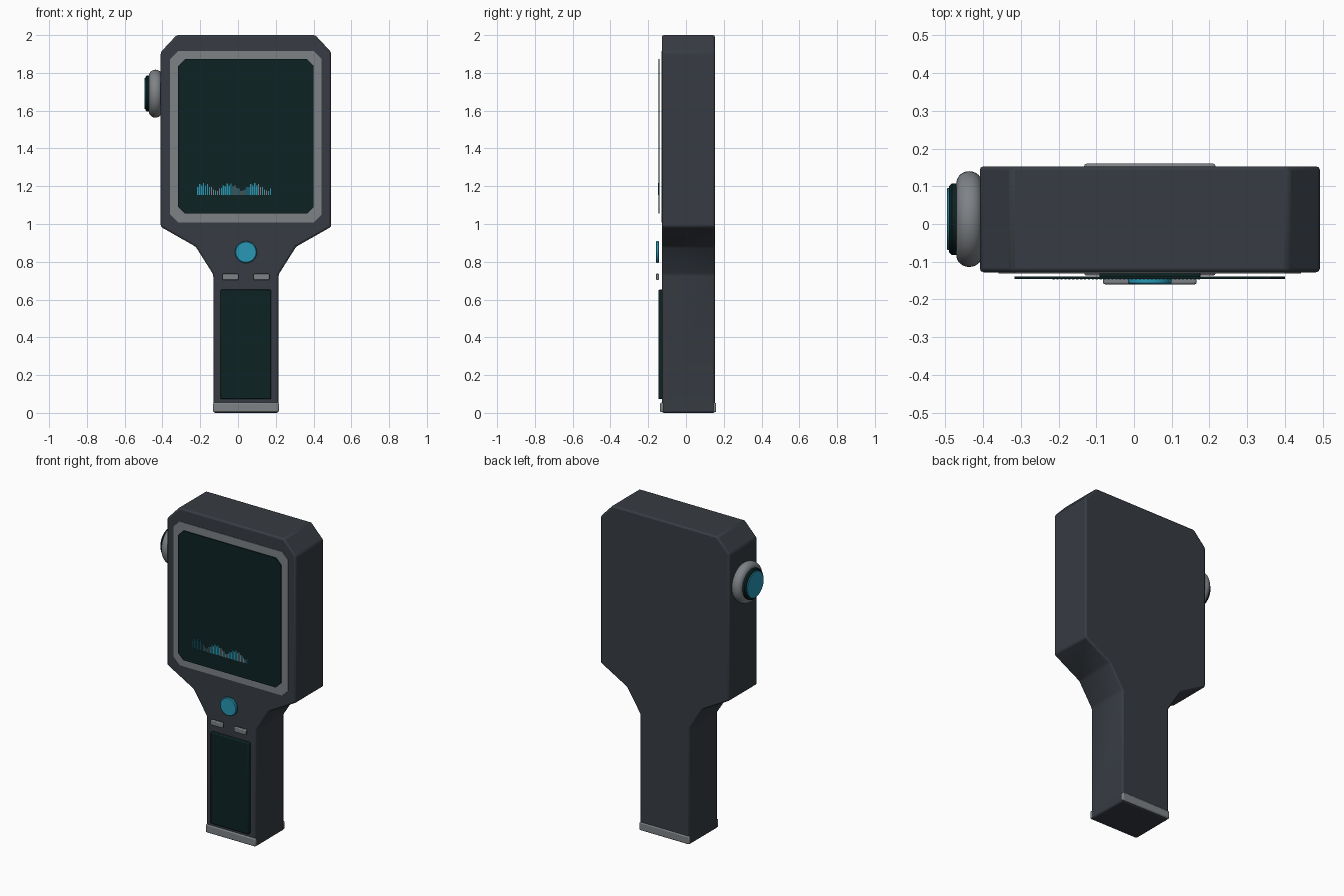
import bpy, bmesh, math
from mathutils import Matrix

if "Cube" in bpy.data.objects:
    bpy.data.objects.remove(bpy.data.objects["Cube"])

CX = 0.042            # centre line of the body
FRONT, BACK = -0.128, 0.153


def mat(name, rgb):
    m = bpy.data.materials.new(name)
    m.diffuse_color = (*rgb, 1)
    m.use_nodes = True
    m.node_tree.nodes["Principled BSDF"].inputs["Base Color"].default_value = m.diffuse_color
    return m


SHELL = mat("dark slate", (0.038, 0.045, 0.056))
GREY = mat("mid grey", (0.21, 0.225, 0.24))
GLASS = mat("dark green glass", (0.004, 0.016, 0.017))
TEAL = mat("teal", (0.022, 0.31, 0.46))


def finish(name, bm, material, bevel=0, segs=2, smooth=True):
    bmesh.ops.recalc_face_normals(bm, faces=bm.faces)
    me = bpy.data.meshes.new(name)
    bm.to_mesh(me)
    bm.free()
    me.materials.append(material)
    ob = bpy.data.objects.new(name, me)
    bpy.context.collection.objects.link(ob)
    if bevel:
        b = ob.modifiers.new("bevel", 'BEVEL')
        b.width, b.segments, b.limit_method = bevel, segs, 'ANGLE'
        b.angle_limit = math.radians(25)
    if smooth:
        bpy.context.view_layer.objects.active = ob
        ob.select_set(True)
        bpy.ops.object.shade_smooth_by_angle(angle=math.radians(35))
        ob.select_set(False)
    return ob


def prism(name, pts, y0, y1, material, bevel=0, hole=None):
    """Extrude an (x, z) outline along y, optionally as a ring around a hole."""
    bm = bmesh.new()
    loops = [[[bm.verts.new((x, y, z)) for x, z in p] for y in (y0, y1)]
             for p in ([pts, hole] if hole else [pts])]
    n = len(pts)
    for a, b in loops:
        for i in range(n):
            j = (i + 1) % n
            bm.faces.new((a[i], a[j], b[j], b[i]))
    for k in (0, 1):
        if hole:
            o, h = loops[0][k], loops[1][k]
            for i in range(n):
                j = (i + 1) % n
                bm.faces.new((o[i], o[j], h[j], h[i]))
        else:
            bm.faces.new(loops[0][k])
    return finish(name, bm, material, bevel)


def mirrored(half):
    return [(CX + w, z) for w, z in half] + [(CX - w, z) for w, z in reversed(half)]


def octagon(w, z0, z1, c):
    return mirrored([(w - c, z0), (w, z0 + c), (w, z1 - c), (w - c, z1)])


def box(name, x0, x1, y0, y1, z0, z1, material, bevel=0):
    return prism(name, [(x0, z0), (x1, z0), (x1, z1), (x0, z1)], y0, y1, material, bevel)


def lathe(name, profile, rot, loc, material, segs=48):
    """Revolve (radius, height) points about z, then rotate and place."""
    bm = bmesh.new()
    rings = [[bm.verts.new((r * math.cos(2 * math.pi * i / segs),
                            r * math.sin(2 * math.pi * i / segs), h))
              for i in range(segs)] for r, h in profile]
    for a, b in zip(rings, rings[1:]):
        for i in range(segs):
            j = (i + 1) % segs
            bm.faces.new((a[i], a[j], b[j], b[i]))
    bm.faces.new(rings[0])
    bm.faces.new(rings[-1])
    bm.transform(Matrix.Translation(loc) @ rot)
    return finish(name, bm, material)


# Paddle-shaped shell: handle, flared neck, chamfered head
prism("body_shell", mirrored([(0.173, 0.0), (0.173, 0.733), (0.266, 0.88),
                              (0.451, 0.985), (0.451, 1.91), (0.367, 2.0)]),
      FRONT, BACK, SHELL, 0.01)

# Screen surround and glass
prism("screen_frame", octagon(0.401, 1.008, 1.917, 0.043), -0.131, -0.12, GREY,
      hole=octagon(0.34, 1.07, 1.855, 0.036))
prism("screen_backing", octagon(0.345, 1.065, 1.86, 0.036), -0.1305, -0.12, GLASS)
prism("screen_glass", octagon(0.359, 1.055, 1.873, 0.036), -0.1455, -0.1395, GLASS)

# Waveform bars on the screen
for i in range(38):
    x = -0.216 + i * 0.0104
    h = 0.018 + 0.045 * abs(math.cos((i - 3) * math.pi / 13)) * (1 if i % 2 else 0.75)
    box("waveform_bar", x, x + 0.006, -0.1475, -0.145, 1.153, 1.153 + h,
        TEAL if (i // 6) % 2 == 0 or i % 3 == 0 else GREY)

# Controls below the screen
to_front = Matrix.Rotation(math.radians(90), 4, 'X')
lathe("round_button", [(0.053, 0), (0.058, 0.004), (0.058, 0.014), (0.053, 0.018)],
      to_front, (CX, -0.142, 0.851), TEAL)
for s in (-1, 1):
    c = CX + s * 0.082
    box("small_button", c - 0.042, c + 0.042, -0.16, -0.142, 0.704, 0.737, GREY, 0.005)

# Grip pad and end-cap trims
box("grip_pad", CX - 0.134, CX + 0.134, -0.146, -0.12, 0.073, 0.652, GLASS, 0.006)
for y0, y1 in ((-0.137, -0.118), (0.142, 0.16)):
    box("end_trim", CX - 0.174, CX + 0.174, y0, y1, 0.004, 0.054, GREY, 0.006)

# Side emitter on the left: rounded collar, dark ring, teal lens
to_left = Matrix.Rotation(math.radians(-90), 4, 'Y')
pos = (-0.40, 0.013, 1.69)
collar = [(0.096 + 0.031 * math.cos(a), 0.037 + 0.034 * math.sin(a))
          for a in [math.radians(-90 + 15 * k) for k in range(13)]]
lathe("emitter_collar", collar, to_left, pos, GREY)
lathe("emitter_ring", [(0.088, 0.06), (0.095, 0.067), (0.095, 0.083), (0.088, 0.09)],
      to_left, pos, GLASS)
lathe("emitter_lens", [(0.082, 0.08), (0.082, 0.094), (0.08, 0.096)], to_left, pos, TEAL)
